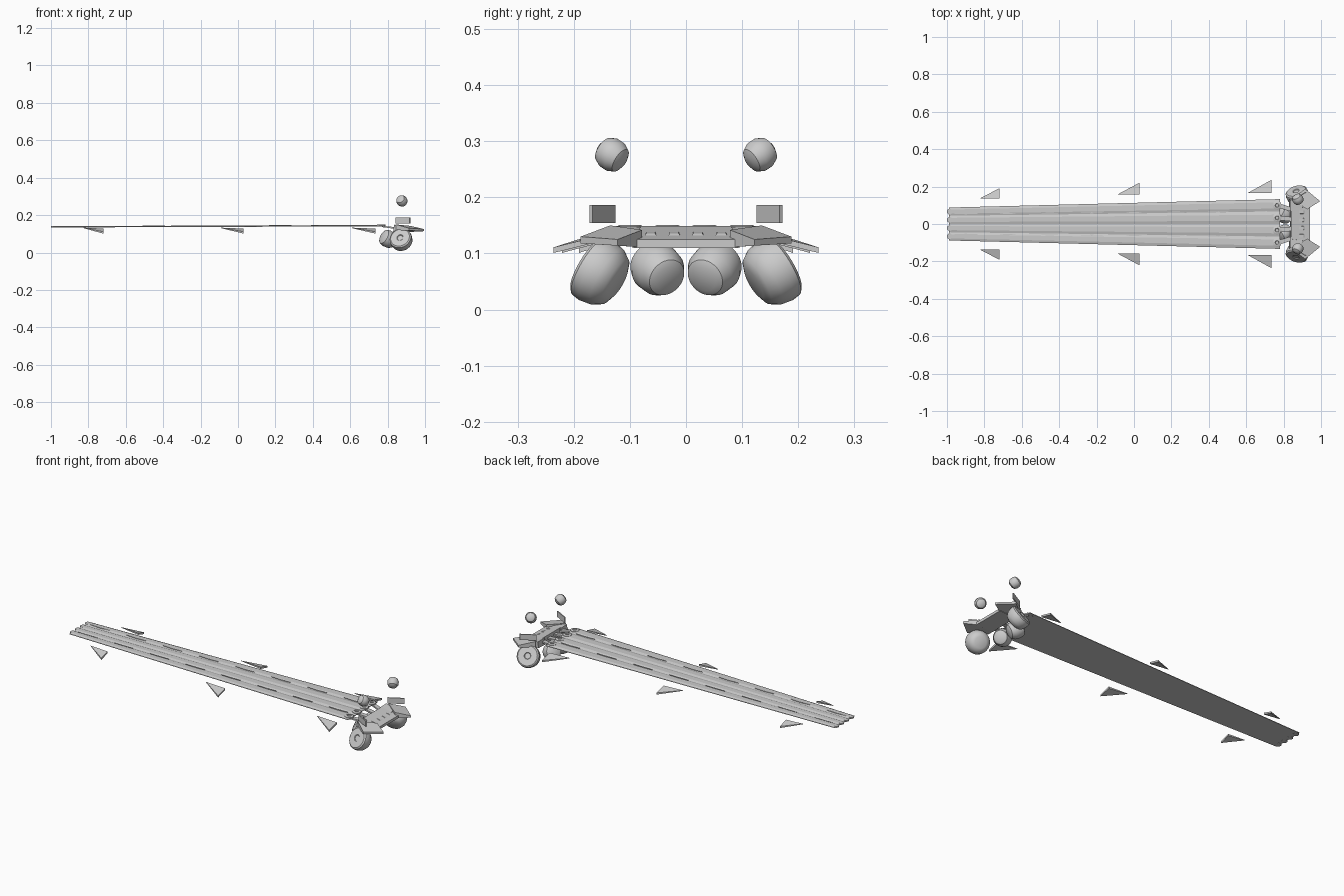
import bpy, bmesh
from math import pi
from mathutils import Vector, Matrix


def mesh_object(name, bm, smooth=False):
    bmesh.ops.recalc_face_normals(bm, faces=bm.faces)
    me = bpy.data.meshes.new(name)
    bm.to_mesh(me)
    bm.free()
    ob = bpy.data.objects.new(name, me)
    bpy.context.collection.objects.link(ob)
    if smooth:
        bpy.context.view_layer.objects.active = ob
        ob.select_set(True)
        bpy.ops.object.shade_smooth_by_angle(angle=0.6)
        ob.select_set(False)
    return ob


def loft(name, lower, upper):
    bm = bmesh.new()
    a = [bm.verts.new(p) for p in lower]
    b = [bm.verts.new(p) for p in upper]
    bm.faces.new(a)
    bm.faces.new(b)
    n = len(a)
    for i in range(n):
        j = (i + 1) % n
        bm.faces.new((a[i], a[j], b[j], b[i]))
    return mesh_object(name, bm)


def barrel(name, center, axis, profile, sides=32):
    """Revolve (distance along axis, radius) points around an axis."""
    bm = bmesh.new()
    vs = [bm.verts.new((r, 0, d)) for d, r in profile]
    es = [bm.edges.new(p) for p in zip(vs, vs[1:])]
    bmesh.ops.spin(bm, geom=vs + es, cent=(0, 0, 0), axis=(0, 0, 1),
                   angle=2 * pi, steps=sides, use_duplicate=False)
    bmesh.ops.remove_doubles(bm, verts=bm.verts, dist=1e-5)
    rot = Vector(axis).to_track_quat('Z', 'Y').to_matrix().to_4x4()
    bm.transform(Matrix.Translation(center) @ rot)
    return mesh_object(name, bm, True)


# Tapered deck made of four long, slightly crowned strips
X0, X1, W0, W1 = -0.99, 0.78, 0.088, 0.133
for i in range(4):
    rings = []
    for x, w, z in ((X0, W0, 0.137), (X1, W1, 0.143)):
        s = w / 2
        y0 = -w + i * s
        rings.append([(x, y0, z - 0.003), (x, y0 + s, z - 0.003),
                      (x, y0 + s, z), (x, y0 + s * 0.75, z + 0.004),
                      (x, y0 + s * 0.25, z + 0.004), (x, y0, z)])
    loft("deck_strip", *rings)
    barrel("strip_end_disc", (-0.985, W0 * (i - 1.5) / 2, 0.137), (0, 0, 1),
           [(-0.004, 0), (-0.004, 0.015), (0.004, 0.015), (0.004, 0)], 16)
    yk = W1 * (i - 1.5) / 2
    barrel("deck_coupling", (0.765, yk, 0.145), (0, 0, 1),
           [(-0.006, 0), (-0.006, 0.024), (0.003, 0.024), (0.006, 0.018),
            (0.006, 0.011), (0.002, 0.009), (0.002, 0)], 8)
    # Link from the coupling to the head, and bump on the head
    loft("coupling_link",
         [(0.77, yk - 0.012, 0.136), (0.85, yk * 0.75 - 0.012, 0.125),
          (0.85, yk * 0.75 + 0.012, 0.125), (0.77, yk + 0.012, 0.136)],
         [(0.77, yk - 0.012, 0.143), (0.85, yk * 0.75 - 0.012, 0.135),
          (0.85, yk * 0.75 + 0.012, 0.135), (0.77, yk + 0.012, 0.143)])
    yb = 0.042 * (i - 1.5)
    loft("head_bump",
         [(0.875, yb - 0.014, 0.126), (0.92, yb - 0.014, 0.126),
          (0.92, yb + 0.014, 0.126), (0.875, yb + 0.014, 0.126)],
         [(0.88, yb - 0.008, 0.139), (0.905, yb - 0.008, 0.136),
          (0.905, yb + 0.008, 0.136), (0.88, yb + 0.008, 0.139)])

# Dashed seams along the deck
for s in (-1, 1):
    for k in range(8):
        x = -0.9 + k * 0.225
        y = s * (0.054 + 0.014 * (x + 1) / 1.8)
        pts = [(x - 0.06, y), (x, y - 0.003), (x + 0.06, y), (x, y + 0.003)]
        z = 0.141 + 0.0034 * (x + 1)
        loft("deck_seam", [(*p, z - 0.002) for p in pts],
             [(*p, z + 0.001) for p in pts])

# Head cross block, raised at the back
loft("head_block",
     [(0.835, -0.085, 0.11), (0.94, -0.095, 0.11),
      (0.94, 0.095, 0.11), (0.835, 0.085, 0.11)],
     [(0.84, -0.08, 0.149), (0.94, -0.095, 0.125),
      (0.94, 0.095, 0.125), (0.84, 0.08, 0.149)])

big = [(-0.034, 0), (-0.034, 0.03), (-0.027, 0.046), (-0.01, 0.057),
       (0.012, 0.061), (0.028, 0.059), (0.034, 0.052), (0.034, 0.018),
       (0.03, 0.015), (0.03, 0)]
small = [(-0.038, 0), (-0.038, 0.024), (-0.032, 0.035), (-0.014, 0.044),
         (0.014, 0.046), (0.032, 0.04), (0.038, 0.03), (0.038, 0)]
knob = [(-0.026, 0), (-0.026, 0.012), (-0.02, 0.023), (-0.008, 0.029),
        (0.008, 0.029), (0.02, 0.023), (0.026, 0.012), (0.026, 0)]

for s in (-1, 1):
    # Outer and inner rounded rollers, and floating knobs
    barrel("outer_roller", (0.875, s * 0.149, 0.063),
           (-0.25, s * 0.8, 0.48), big)
    barrel("inner_roller", (0.805, s * 0.049, 0.071),
           (-0.75, s * 0.45, 0.42), small)
    barrel("floating_knob", (0.876, s * 0.132, 0.276),
           (-0.4, s * 0.75, 0.5), knob)

    # Angled cowl over each outer roller
    foot = [(0.915, 0.188), (0.995, 0.122), (0.925, 0.078), (0.845, 0.135)]
    low = (0.118, 0.114, 0.111, 0.118)
    high = (0.13, 0.125, 0.142, 0.15)
    loft("roller_cowl", [(x, s * y, z) for (x, y), z in zip(foot, low)],
         [(x, s * y, z) for (x, y), z in zip(foot, high)])
    loft("cowl_link",
         [(0.83, s * 0.07, 0.112), (0.9, s * 0.07, 0.112),
          (0.9, s * 0.12, 0.115), (0.83, s * 0.13, 0.115)],
         [(0.835, s * 0.07, 0.147), (0.9, s * 0.07, 0.134),
          (0.9, s * 0.12, 0.138), (0.835, s * 0.13, 0.149)])

    # Upright diagonal plate above the cowl
    plate = [(0.843, 0.13), (0.847, 0.126), (0.922, 0.167), (0.918, 0.172)]
    loft("upright_plate", [(x, s * y, 0.154) for x, y in plate],
         [(x, s * y, 0.186) for x, y in plate])

    # Floating triangular fins along the deck
    for x, y, l, w in ((-0.825, 0.136, 0.105, 0.055),
                       (-0.09, 0.157, 0.12, 0.064),
                       (0.61, 0.167, 0.125, 0.069)):
        top = [(x, s * y, 0.133), (x + l, s * y, 0.128),
               (x + l, s * (y + w), 0.111)]
        loft("side_fin", [(a, b, c - (0.003 if i == 0 else 0.01))
                          for i, (a, b, c) in enumerate(top)], top)
